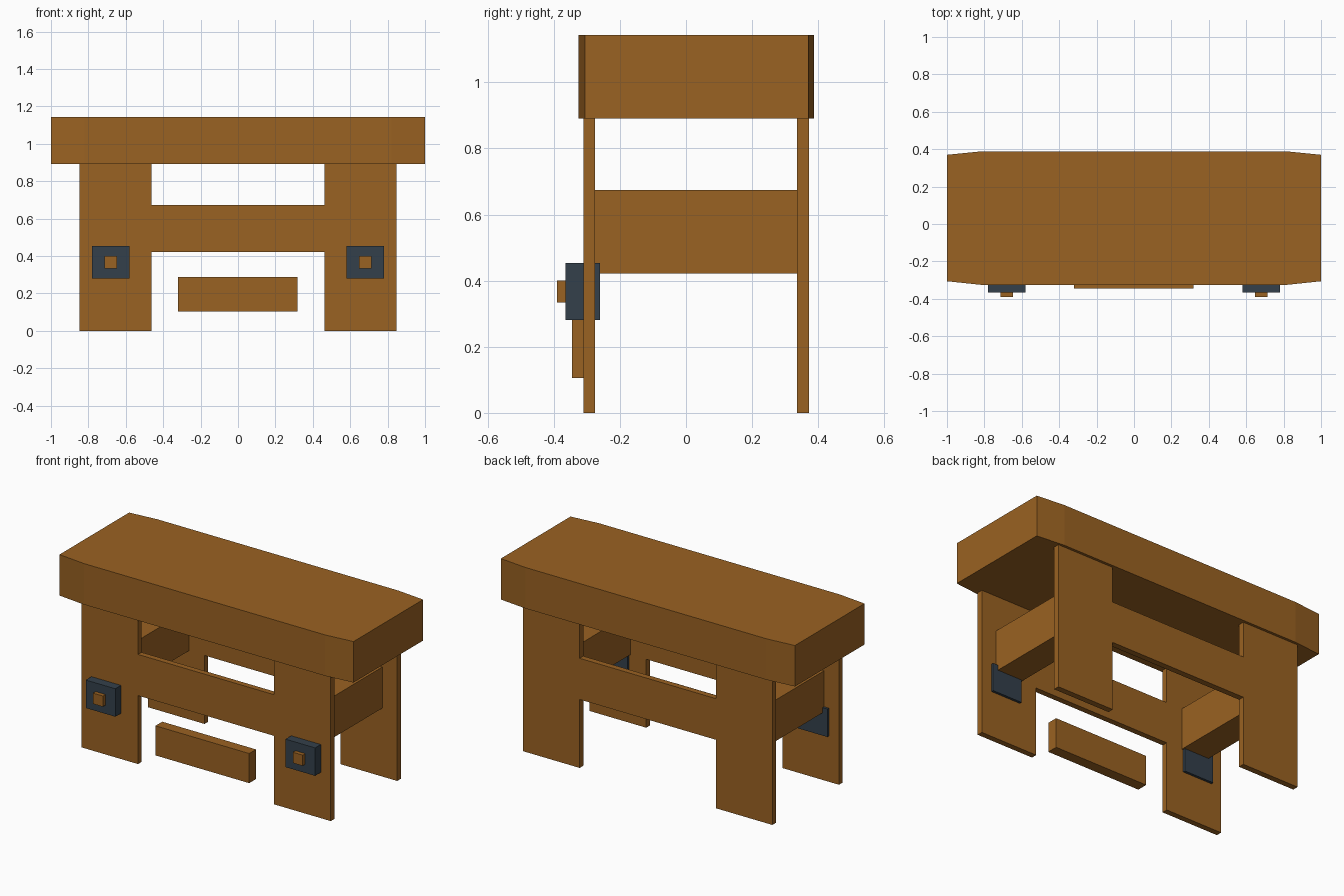
import bpy
import bmesh

cube = bpy.data.objects.get("Cube")
if cube:
    bpy.data.objects.remove(cube, do_unlink=True)


def material(name, rgb):
    mat = bpy.data.materials.new(name)
    mat.use_nodes = True
    mat.diffuse_color = (*rgb, 1)
    bsdf = next(n for n in mat.node_tree.nodes if n.type == 'BSDF_PRINCIPLED')
    bsdf.inputs["Base Color"].default_value = (*rgb, 1)
    return mat


wood = material("brown wood", (0.323, 0.122, 0.016))
metal = material("dark blue metal", (0.034, 0.051, 0.070))


def prism(name, outline, bottom, top, mat):
    """Extrude a flat outline upward into a solid."""
    bm = bmesh.new()
    face = bm.faces.new([bm.verts.new((x, y, bottom)) for x, y in outline])
    grown = bmesh.ops.extrude_face_region(bm, geom=[face])["geom"]
    upper = [v for v in grown if isinstance(v, bmesh.types.BMVert)]
    bmesh.ops.translate(bm, verts=upper, vec=(0, 0, top - bottom))
    bmesh.ops.recalc_face_normals(bm, faces=bm.faces)
    mesh = bpy.data.meshes.new(name)
    bm.to_mesh(mesh)
    bm.free()
    mesh.materials.append(mat)
    obj = bpy.data.objects.new(name, mesh)
    bpy.context.collection.objects.link(obj)
    return obj


def box(name, xs, ys, zs, mat):
    (x0, x1), (y0, y1) = sorted(xs), ys
    return prism(name, [(x0, y0), (x1, y0), (x1, y1), (x0, y1)], *zs, mat)


FRONT = (-0.31, -0.275)
BACK = (0.336, 0.372)
RAIL_Z = (0.421, 0.674)
LEG_IN, LEG_OUT = 0.463, 0.848

# Thick top with slightly tapered ends
prism("table_top",
      [(-1, -0.306), (-0.82, -0.325), (0.82, -0.325), (1, -0.306),
       (1, 0.37), (0.82, 0.388), (-0.82, 0.388), (-1, 0.37)],
      0.891, 1.143, wood)

# Plank legs and long rails on the front and back
for place, depth in (("front", FRONT), ("back", BACK)):
    box(place + "_rail", (-LEG_IN, LEG_IN), depth, RAIL_Z, wood)
    for side, s in (("left", 1), ("right", -1)):
        box(f"{place}_{side}_leg", (s * LEG_IN, s * LEG_OUT), depth, (0, 0.891), wood)

# Cross beams, vise plates and pegs on both sides
for side, s in (("left", 1), ("right", -1)):
    box(side + "_cross_beam", (s * 0.57, s * 0.747), (FRONT[1], BACK[0]), RAIL_Z, wood)
    box(side + "_vise_plate", (s * 0.579, s * 0.78), (-0.365, -0.26), (0.281, 0.453), metal)
    box(side + "_vise_peg", (s * 0.646, s * 0.713), (-0.39, -0.36), (0.334, 0.4), wood)

# Loose lower board at the front
box("lower_board", (-0.32, 0.318), (-0.345, -0.279), (0.105, 0.287), wood)
